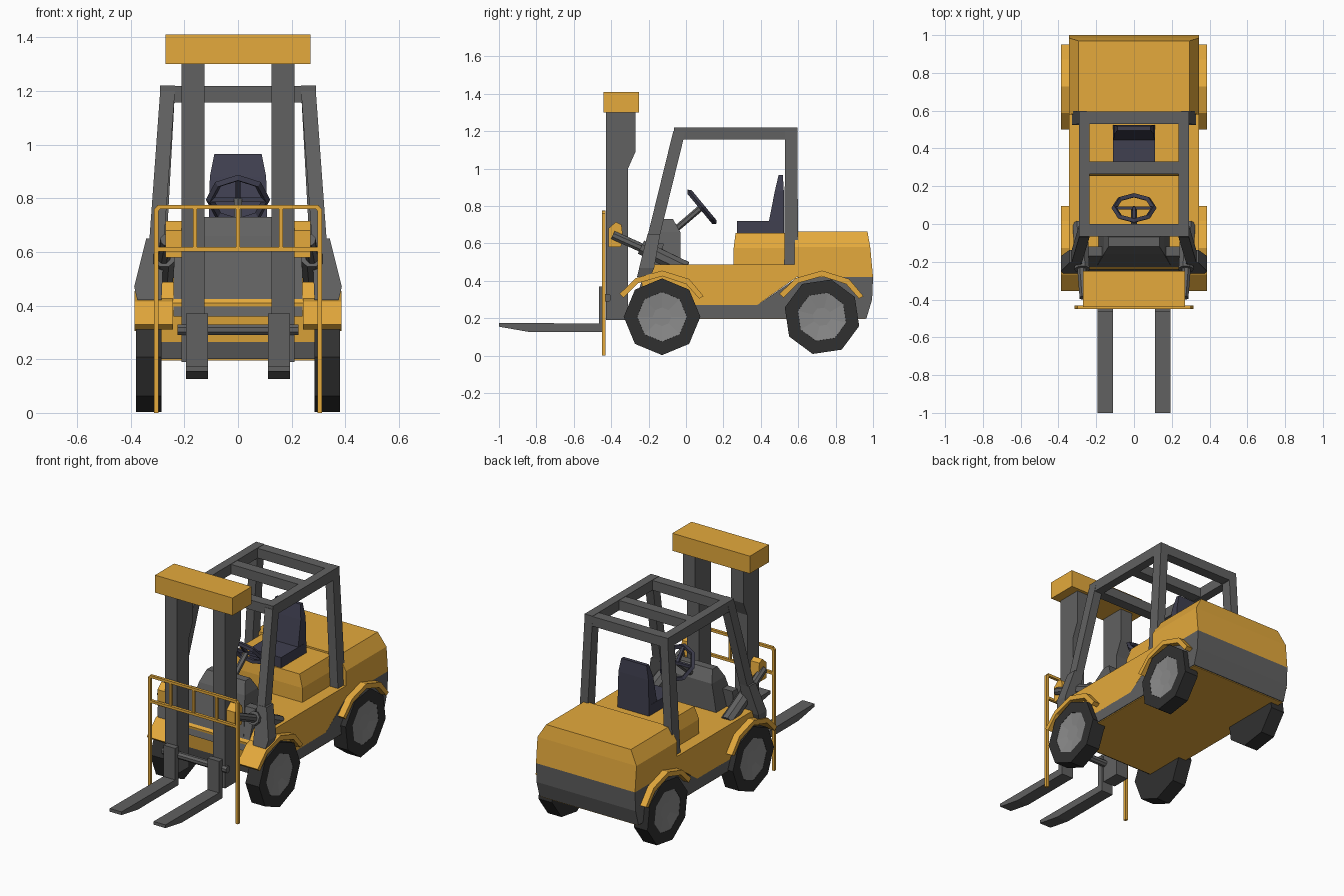
import bpy, bmesh
from math import sin, cos, pi, radians
from mathutils import Vector, Matrix

if "Cube" in bpy.data.objects:
    bpy.data.objects.remove(bpy.data.objects["Cube"])


def material(name, r, g, b):
    m = bpy.data.materials.new(name)
    m.diffuse_color = (r, g, b, 1)
    m.use_nodes = True
    m.node_tree.nodes["Principled BSDF"].inputs["Base Color"].default_value = m.diffuse_color
    return m


YELLOW = material("yellow_paint", 0.78, 0.40, 0.045)
GREY = material("frame_grey", 0.12, 0.12, 0.12)
RUBBER = material("rubber", 0.03, 0.03, 0.03)
RIM = material("rim_grey", 0.25, 0.25, 0.25)
SEAT = material("seat_fabric", 0.05, 0.05, 0.08)


def skin(name, rings, mat, mirror=False):
    """Closed solid through a list of equal-length point rings."""
    bm = bmesh.new()
    rows = [[bm.verts.new(p) for p in ring] for ring in rings]
    n = len(rows[0])
    for a, b in zip(rows, rows[1:]):
        for i in range(n):
            j = (i + 1) % n
            bm.faces.new((a[i], a[j], b[j], b[i]))
    bm.faces.new(rows[0])
    bm.faces.new(rows[-1])
    bmesh.ops.recalc_face_normals(bm, faces=bm.faces)
    me = bpy.data.meshes.new(name)
    bm.to_mesh(me)
    bm.free()
    me.materials.append(mat)
    ob = bpy.data.objects.new(name, me)
    bpy.context.collection.objects.link(ob)
    if mirror:
        ob.modifiers.new("mirror", 'MIRROR')
    return ob


def prism(name, yz, x0, x1, mat, mirror=False):
    """Side profile extruded across x."""
    return skin(name, [[(x, y, z) for y, z in yz] for x in (x0, x1)], mat, mirror)


def loft(name, rects, mat, mirror=False):
    """Stack of rectangles (x0, x1, y0, y1, z)."""
    return skin(name, [[(a, c, z), (b, c, z), (b, d, z), (a, d, z)]
                       for a, b, c, d, z in rects], mat, mirror)


def box(name, x0, x1, y0, y1, z0, z1, mat, mirror=False):
    return loft(name, [(x0, x1, y0, y1, z0), (x0, x1, y0, y1, z1)], mat, mirror)


def rod(name, a, b, r, mat, sides=8, mirror=False):
    a, b = Vector(a), Vector(b)
    q = (b - a).to_track_quat('Z', 'Y')
    ring = [q @ Vector((r * cos(t), r * sin(t), 0))
            for t in [2 * pi * (i + .5) / sides for i in range(sides)]]
    return skin(name, [[p + v for v in ring] for p in (a, b)], mat, mirror)


def lathe(name, profile, y, z, turn, mat):
    """Eight-sided turning about an x axis; profile is (x, radius)."""
    ang = [turn + i * pi / 4 for i in range(8)]
    return skin(name, [[(x, y + r * sin(t), z + r * cos(t)) for t in ang]
                       for x, r in profile], mat, True)


# Chassis, body and counterweight
prism("chassis", [(-.2, .2), (.965, .2), (.995, .3), (1, .42), (.6, .42),
                  (.38, .27), (-.22, .27)], -.345, .345, GREY)
box("underside_plate", -.34, .34, -.19, .96, .195, .202, YELLOW)
prism("body", [(-.22, .265), (.38, .27), (.6, .425), (.6, .487), (-.18, .487),
               (-.24, .41)], -.345, .345, YELLOW)
loft("counterweight", [(-.345, .345, .58, 1, .42), (-.345, .345, .58, .985, .58),
                       (-.295, .295, .585, .97, .665)], YELLOW)
loft("seat_box", [(-.27, .27, .255, .6, .48), (-.27, .27, .255, .6, .577),
                  (-.243, .243, .265, .6, .655)], YELLOW)

# Wheels and fenders
for label, y, turn in (("front", -.128, 0), ("rear", .727, radians(14))):
    lathe(label + "_tyre", [(.285, .205), (.38, .205), (.38, .133), (.36, .125)],
          y, .208, turn, RUBBER)
    lathe(label + "_rim", [(.355, .133), (.379, .133), (.368, .05)], y, .208, turn, RIM)
    outer = [(-.228, .33), (-.14, .415), (0, .455), (.145, .41), (.222, .318)]
    inner = [(-.205, .31), (-.128, .388), (0, .425), (.13, .382), (.198, .305)]
    prism(label + "_fender", [(y + a, z) for a, z in outer + inner[::-1]],
          .243, .386, YELLOW, True)

# Cowl and firewall
loft("dash_cowl", [(-.2, .2, -.23, -.03, .42), (-.16, .16, -.16, -.03, .66),
                   (-.135, .135, -.12, -.07, .73)], GREY)
prism("firewall", [(-.25, .36), (-.17, .6), (-.12, .6), (-.15, .36)], -.24, .24, GREY)

# Overhead guard
box("roof_side", .235, .29, -.065, .595, 1.155, 1.22, GREY, True)
for label, y in (("front", -.065), ("middle", .265), ("rear", .53)):
    box("roof_bar_" + label, -.24, .24, y, y + .065, 1.157, 1.218, GREY)
loft("rear_post", [(.275, .33, .525, .6, .47), (.235, .29, .53, .595, 1.2)], GREY, True)
loft("front_post", [(.285, .34, -.26, -.19, .42), (.275, .33, -.203, -.138, .65),
                    (.235, .29, -.068, -.003, 1.2)], GREY, True)
loft("post_flare", [(.29, .375, -.262, -.19, .42), (.29, .387, -.25, -.17, .47),
                    (.28, .342, -.205, -.138, .65)], GREY, True)

# Seat
box("seat_cushion", -.11, .11, .272, .5, .65, .72, SEAT)
loft("seat_back", [(-.11, .11, .43, .525, .65), (-.105, .105, .475, .523, .88),
                   (-.088, .088, .495, .518, .965)], SEAT)

# Steering wheel and column
hub = Vector((0, .085, .795))
tilt = Matrix.Rotation(-.88, 4, 'X')
bpy.ops.mesh.primitive_torus_add(major_segments=8, minor_segments=4, major_radius=.105,
                                 minor_radius=.015, location=hub, rotation=(-.88, 0, 0))
wheel = bpy.context.object
wheel.name = "steering_wheel"
wheel.data.materials.append(SEAT)
for i, deg in enumerate((0, 180, 270)):
    tip = tilt @ Vector((.1 * cos(radians(deg)), .1 * sin(radians(deg)), 0))
    rod(f"steering_spoke_{i + 1}", hub, hub + tip, .012, SEAT, 4)
rod("steering_column", (0, -.05, .68), hub, .017, GREY, 6)

# Mast with top block
prism("mast_rail", [(-.428, .19), (-.31, .19), (-.31, 1), (-.27, 1.09), (-.27, 1.31),
                    (-.428, 1.31)], .125, .21, GREY, True)
box("mast_top", -.27, .27, -.44, -.25, 1.3, 1.41, YELLOW)

# Tilt cylinders
prism("tilt_bracket", [(-.415, .58), (-.35, .58), (-.335, .62), (-.345, .7), (-.375, .715),
                       (-.415, .68)], .2, .27, YELLOW, True)
rod("tilt_rod", (.265, -.39, .645), (.28, -.2, .56), .025, GREY, 8, True)
rod("tilt_barrel", (.275, -.24, .58), (.285, .0, .465), .042, GREY, 8, True)

# Forks and carriage bar
prism("fork", [(-1, .155), (-.84, .127), (-.43, .127), (-.43, .37), (-.465, .37),
               (-.465, .172), (-1, .175)], .112, .194, GREY, True)
rod("carriage_bar", (-.225, -.42, .31), (.225, -.42, .31), .022, GREY, 8)

# Guard rail in front of the mast
box("rail_leg", .296, .314, -.449, -.431, 0, .76, YELLOW, True)
box("rail_top", -.3, .3, -.449, -.431, .759, .775, YELLOW)
rod("rail_corner", (.305, -.44, .755), (.295, -.44, .767), .012, YELLOW, 4, True)
box("rail_lower", -.3, .3, -.449, -.431, .602, .618, YELLOW)
for i, x in enumerate((-.16, 0, .16)):
    box(f"rail_upright_{i + 1}", x - .007, x + .007, -.447, -.433, .61, .765, YELLOW)
